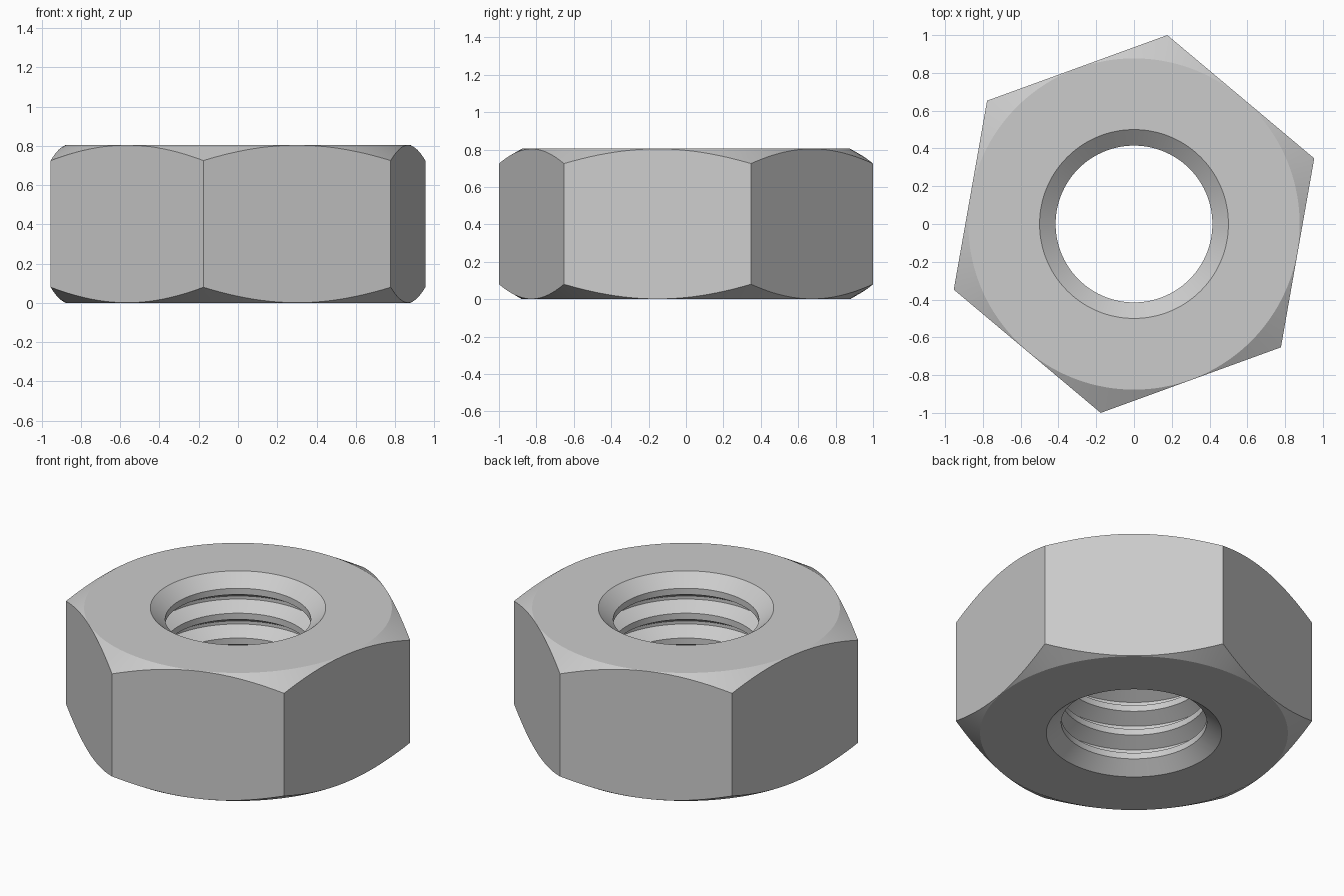
import bpy, bmesh, math
from mathutils import Matrix, Vector

cube = bpy.data.objects.get("Cube")
if cube:
    bpy.data.objects.remove(cube, do_unlink=True)

HEIGHT = 0.805
CORNER = 1.0154          # centre to hexagon corner
FACE_R = 0.877           # flat circle on top and bottom
MINOR, MAJOR = 0.415, 0.5
SINK = 0.07              # countersink depth
GROOVES = 4
SEGMENTS = 144

steel = bpy.data.materials.new("grey steel")
steel.use_nodes = True
colour = (0.6, 0.6, 0.6, 1)
steel.diffuse_color = colour
steel.node_tree.nodes["Principled BSDF"].inputs["Base Color"].default_value = colour


def make_object(name, bm):
    bmesh.ops.recalc_face_normals(bm, faces=bm.faces[:])
    mesh = bpy.data.meshes.new(name)
    bm.to_mesh(mesh)
    bm.free()
    mesh.materials.append(steel)
    obj = bpy.data.objects.new(name, mesh)
    bpy.context.collection.objects.link(obj)
    return obj


def lathe(name, profile):
    """Revolve a closed (radius, z) outline round the z axis."""
    bm = bmesh.new()
    rings = []
    for i in range(SEGMENTS):
        a = math.tau * i / SEGMENTS
        rings.append([bm.verts.new((r * math.cos(a), r * math.sin(a), z)) for r, z in profile])
    n = len(profile)
    for i, ring in enumerate(rings):
        after = rings[(i + 1) % SEGMENTS]
        for j in range(n):
            k = (j + 1) % n
            bm.faces.new((ring[j], after[j], after[k], ring[k]))
    return make_object(name, bm)


# Bore outline, bottom to top: countersink, ring grooves, countersink
pitch = (HEIGHT - 2 * SINK) / (GROOVES + 0.25)
land, flank, root = pitch / 4, pitch * 5 / 16, pitch / 8
bore = [(MAJOR, 0), (MINOR, SINK)]
for g in range(GROOVES):
    z = SINK + g * pitch + land
    bore += [(MINOR, z), (MAJOR, z + flank), (MAJOR, z + flank + root), (MINOR, z + pitch - land)]
bore += [(MINOR, HEIGHT - SINK), (MAJOR, HEIGHT)]

# Outer outline, top to bottom: thirty degree corner chamfers
wide = 1.2
drop = (wide - FACE_R) * math.tan(math.radians(30))
outer = [(FACE_R, HEIGHT), (wide, HEIGHT - drop), (wide, drop), (FACE_R, 0)]
nut = lathe("hex_nut", bore + outer)

# Hexagonal prism that trims the turned body to six flats
bm = bmesh.new()
bmesh.ops.create_cone(bm, cap_ends=True, segments=6, radius1=CORNER, radius2=CORNER, depth=2)
first = max(bm.verts, key=lambda v: v.co.x).co
turn = math.radians(20) - math.atan2(first.y, first.x)
bmesh.ops.rotate(bm, verts=bm.verts[:], cent=Vector(), matrix=Matrix.Rotation(turn, 3, "Z"))
bmesh.ops.translate(bm, verts=bm.verts[:], vec=(0, 0, HEIGHT / 2))
trimmer = make_object("hexagon_trimmer", bm)
trimmer.hide_render = True

trim = nut.modifiers.new("six flats", "BOOLEAN")
trim.operation = "INTERSECT"
trim.solver = "EXACT"
trim.object = trimmer

bpy.ops.object.select_all(action="DESELECT")
nut.select_set(True)
bpy.context.view_layer.objects.active = nut
bpy.ops.object.modifier_apply(modifier=trim.name)
bpy.data.objects.remove(trimmer, do_unlink=True)
bpy.ops.object.shade_smooth_by_angle(angle=math.radians(22))
